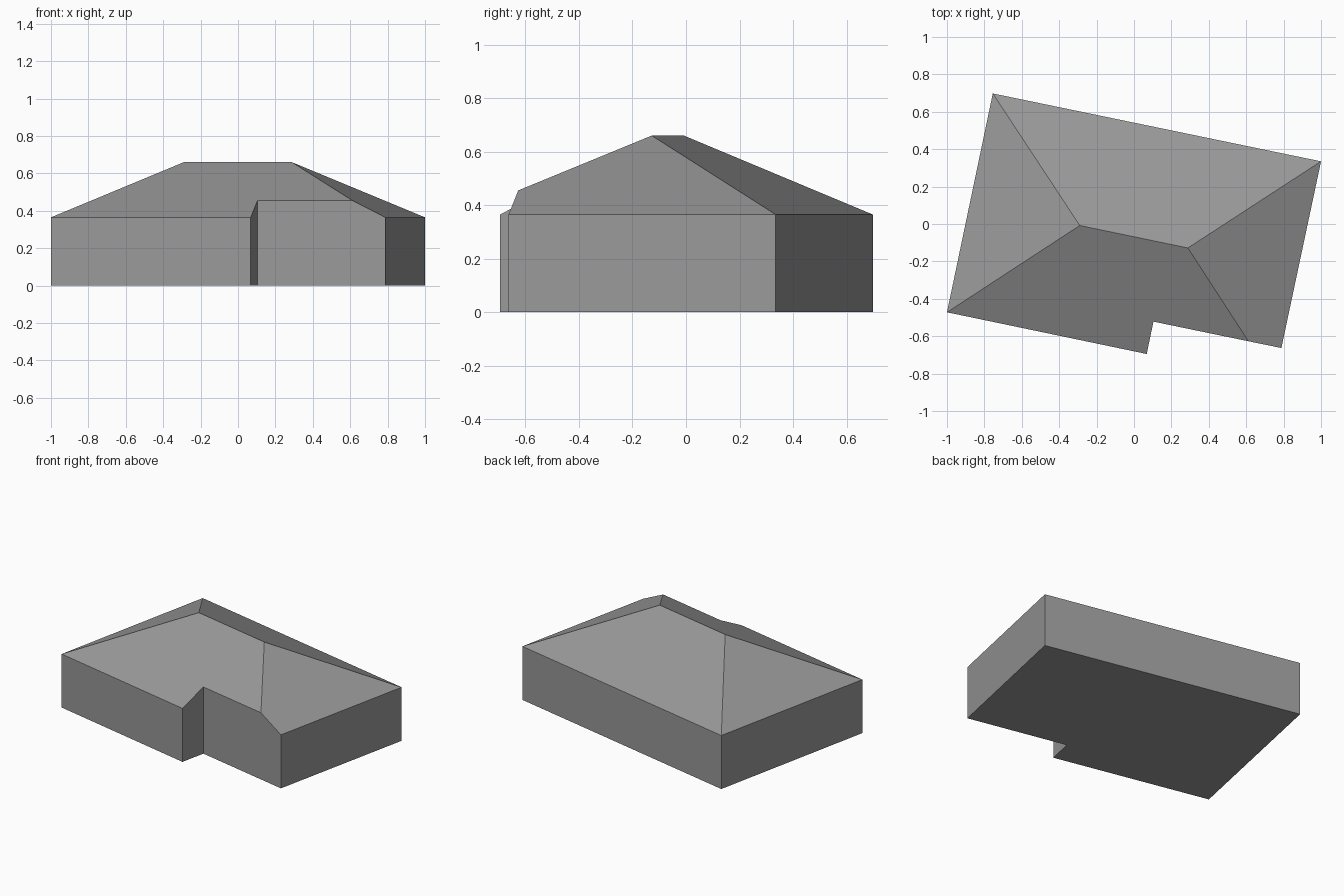
import bpy
import bmesh

old = bpy.data.objects.get("Cube")
if old:
    bpy.data.objects.remove(old, do_unlink=True)

EAVE, NOTCH, RIDGE = 0.365, 0.455, 0.66

grey = bpy.data.materials.new("plain grey")
grey.use_nodes = True
colour = (0.32, 0.32, 0.32, 1)
grey.diffuse_color = colour
grey.node_tree.nodes["Principled BSDF"].inputs["Base Color"].default_value = colour

# Plan corners, anticlockwise, with the height of the wall top at each
plan = {
    "front_right": (-1.0, -0.472, EAVE),
    "wing_corner": (0.068, -0.695, EAVE),
    "notch_inner": (0.104, -0.522, NOTCH),
    "hip_end": (0.612, -0.627, NOTCH),
    "front_left": (0.788, -0.663, EAVE),
    "back_left": (1.0, 0.335, EAVE),
    "back_right": (-0.755, 0.698, EAVE),
}

bm = bmesh.new()
top = {name: bm.verts.new(p) for name, p in plan.items()}
base = [bm.verts.new((x, y, 0)) for n, (x, y, z) in plan.items() if n != "hip_end"]
top["ridge_right"] = bm.verts.new((-0.29, -0.008, RIDGE))
top["ridge_left"] = bm.verts.new((0.288, -0.128, RIDGE))

# Walls; the one behind the notch follows the hip at its top
corners = [n for n in plan if n != "hip_end"]
for i, name in enumerate(corners):
    j = (i + 1) % len(corners)
    upper = [top[corners[j]], top[name]]
    if name == "notch_inner":
        upper.insert(1, top["hip_end"])
    bm.faces.new([base[i], base[j]] + upper)

# Floor and the four roof slopes
bm.faces.new(base[::-1])
for slope in (
    ("front_right", "wing_corner", "notch_inner", "hip_end", "ridge_left", "ridge_right"),
    ("hip_end", "front_left", "back_left", "ridge_left"),
    ("back_left", "back_right", "ridge_right", "ridge_left"),
    ("back_right", "front_right", "ridge_right"),
):
    bm.faces.new([top[n] for n in slope])

bmesh.ops.recalc_face_normals(bm, faces=bm.faces)
mesh = bpy.data.meshes.new("hip_roof_house")
bm.to_mesh(mesh)
bm.free()
mesh.materials.append(grey)
house = bpy.data.objects.new("hip_roof_house", mesh)
bpy.context.collection.objects.link(house)
